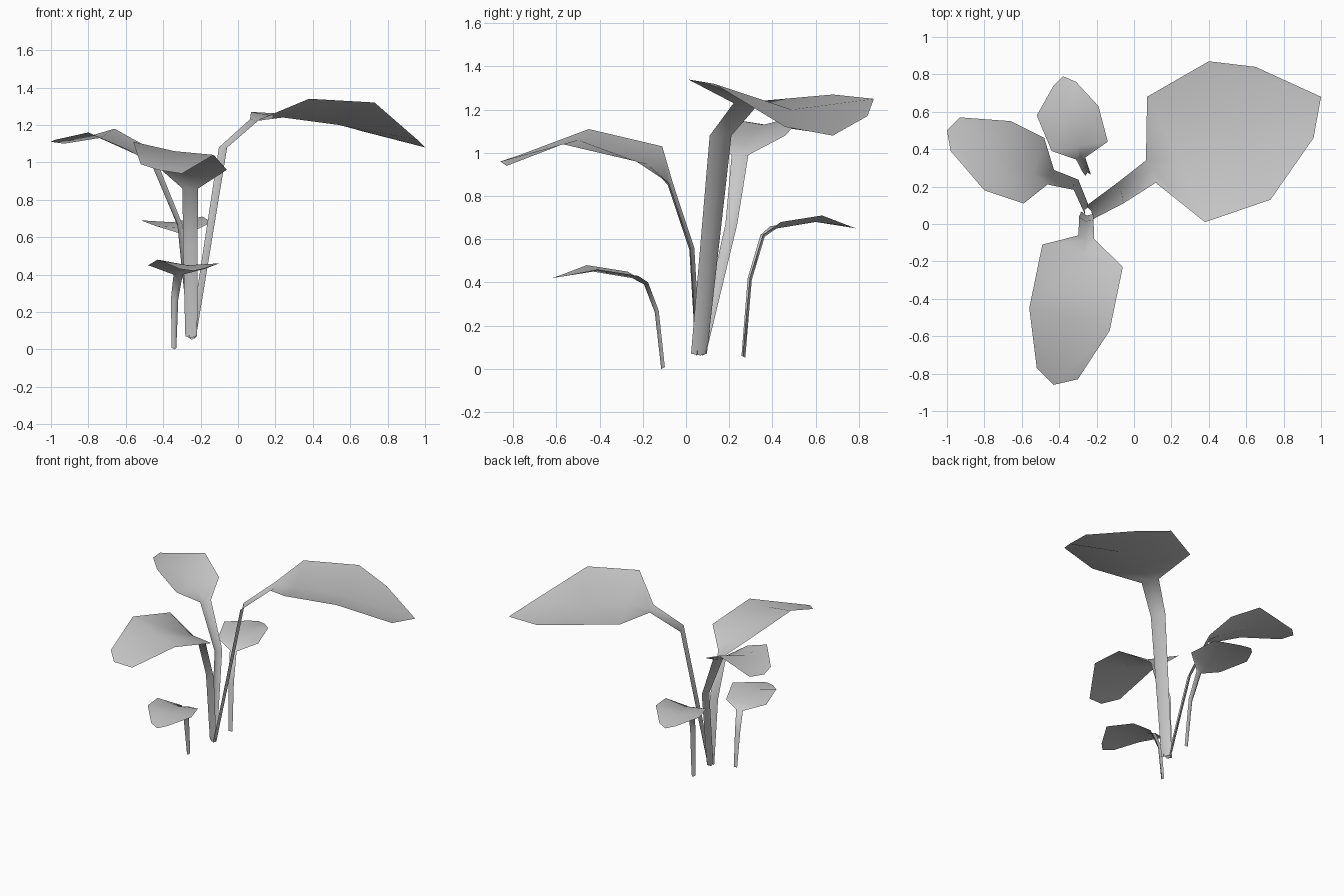
import bpy
import bmesh
from mathutils import Vector, Matrix

default_cube = bpy.data.objects.get("Cube")
if default_cube:
    bpy.data.objects.remove(default_cube, do_unlink=True)

# One plain colour for the whole plant
leaf_grey = bpy.data.materials.new("leaf_grey")
leaf_grey.use_nodes = True
grey = (0.58, 0.58, 0.58, 1)
leaf_grey.diffuse_color = grey
shader = leaf_grey.node_tree.nodes["Principled BSDF"]
shader.inputs["Base Color"].default_value = grey
shader.inputs["Roughness"].default_value = 0.8


def stem_rows(path, widths, heading):
    """Shallow channel: left, centre and right point for every path point."""
    side = Vector((-heading.y, heading.x, 0))
    sag = heading * 0.015 - Vector((0, 0, 0.008))
    rows = []
    for point, width in zip(path, widths):
        centre = Vector(point)
        offset = side * width / 2
        rows.append([centre + offset, centre + sag, centre - offset])
    return rows


def build_leaf(name, path, widths, blade):
    """Stem and cupped blade as one strip, three points across."""
    blade = [[Vector(point) for point in row] for row in blade]
    neck = Vector(path[-1])
    tip = blade[-1][1]
    heading = tip - neck
    heading.z = 0
    heading.normalize()
    rows = stem_rows(path, widths, heading) + blade

    bm = bmesh.new()
    grid = [[bm.verts.new(point) for point in row] for row in rows]
    for lower, upper in zip(grid, grid[1:]):
        for i in range(2):
            face = bm.faces.new((lower[i], lower[i + 1], upper[i + 1], upper[i]))
            face.smooth = True

    mesh = bpy.data.meshes.new(name)
    bm.to_mesh(mesh)
    bm.free()
    mesh.materials.append(leaf_grey)
    leaf = bpy.data.objects.new(name, mesh)
    bpy.context.collection.objects.link(leaf)
    return leaf


def turned_blade(blade, old_neck, new_neck):
    """Copy of a blade, turned half way round and moved to another neck."""
    half_turn = Matrix.Diagonal((-1, -1, 1))
    old_neck, new_neck = Vector(old_neck), Vector(new_neck)
    return [[half_turn @ (Vector(point) - old_neck) + new_neck for point in row]
            for row in blade]


# Each blade row runs left edge, midrib, right edge, seen along the leaf

# Largest leaf, reaching to the left
build_leaf(
    "large_left_leaf",
    path=[(-.24, .06, .07), (-.08, .16, 1.08), (.09, .28, 1.23)],
    widths=(.08, .11, .13),
    blade=[
        [(.07, .68, 1.27), (.24, .34, 1.24), (.38, .01, 1.34)],
        [(.4, .87, 1.25), (.54, .49, 1.2), (.73, .13, 1.32)],
        [(.65, .84, 1.17), (1, .68, 1.08), (.96, .46, 1.12)],
    ])

# Long leaf arching to the front
build_leaf(
    "front_leaf",
    path=[(-.25, .06, .07), (-.255, .03, .56), (-.255, -.07, .86)],
    widths=(.065, .08, .085),
    blade=[
        [(-.06, -.23, .96), (-.27, -.18, .95), (-.49, -.11, 1.03)],
        [(-.13, -.57, 1.04), (-.34, -.5, 1.06), (-.56, -.45, 1.11)],
        [(-.3, -.83, .94), (-.43, -.86, .96), (-.52, -.77, .99)],
    ])

# Long leaf arching to the right
build_leaf(
    "right_leaf",
    path=[(-.25, .07, .07), (-.31, .21, .67), (-.445, .25, .99)],
    widths=(.05, .06, .085),
    blade=[
        [(-.59, .11, 1.07), (-.54, .27, 1.04), (-.48, .46, 1.08)],
        [(-.8, .18, 1.16), (-.74, .36, 1.13), (-.66, .55, 1.18)],
        [(-.98, .39, 1.12), (-1, .5, 1.11), (-.93, .57, 1.1)],
    ])

# Small leaf at the back
back_neck = (-.285, .35, .62)
back_blade = [
    [(-.44, .39, .66), (-.29, .42, .65), (-.14, .44, .68)],
    [(-.52, .58, .69), (-.35, .6, .68), (-.19, .63, .71)],
    [(-.43, .74, .66), (-.38, .79, .65), (-.31, .76, .66)],
]
build_leaf(
    "small_back_leaf",
    path=[(-.245, .26, .06), (-.26, .29, .42), back_neck],
    widths=(.03, .04, .05),
    blade=back_blade)

# Small leaf at the front, the back one turned round
front_neck = (-.32, -.18, .4)
build_leaf(
    "small_front_leaf",
    path=[(-.342, -.1, .008), (-.339, -.13, .27), front_neck],
    widths=(.025, .04, .05),
    blade=turned_blade(back_blade, back_neck, (-.335, -.18, .39)))
